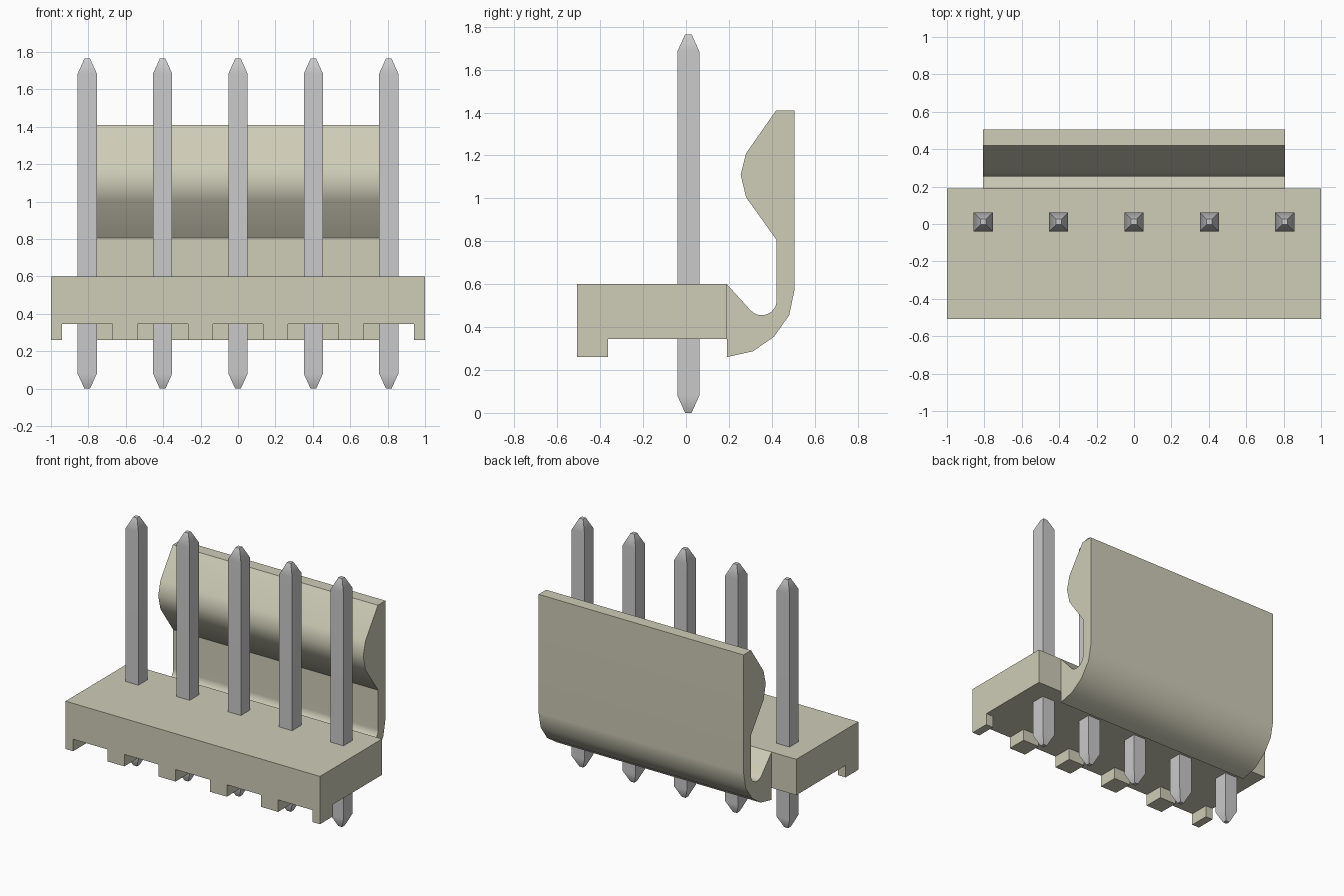
import bpy, bmesh, math

if "Cube" in bpy.data.objects:
    bpy.data.objects.remove(bpy.data.objects["Cube"], do_unlink=True)


def material(name, rgb, rough):
    m = bpy.data.materials.new(name)
    m.use_nodes = True
    m.diffuse_color = (*rgb, 1)
    bsdf = m.node_tree.nodes["Principled BSDF"]
    bsdf.inputs["Base Color"].default_value = (*rgb, 1)
    bsdf.inputs["Roughness"].default_value = rough
    return m


housing_mat = material("beige plastic", (0.62, 0.605, 0.475), 0.6)
pin_mat = material("grey metal", (0.59, 0.59, 0.595), 0.4)


def finish(name, bm, mat, smooth=False):
    bmesh.ops.recalc_face_normals(bm, faces=bm.faces)
    me = bpy.data.meshes.new(name)
    bm.to_mesh(me)
    bm.free()
    ob = bpy.data.objects.new(name, me)
    bpy.context.collection.objects.link(ob)
    me.materials.append(mat)
    if smooth:
        bpy.ops.object.select_all(action='DESELECT')
        ob.select_set(True)
        bpy.context.view_layer.objects.active = ob
        bpy.ops.object.shade_smooth_by_angle(angle=math.radians(30))
        # keep the large faces flat and blend only the narrow ones
        mod = ob.modifiers.new("flat large faces", 'WEIGHTED_NORMAL')
        mod.keep_sharp = True
    return ob


def prism(name, points, axis, lo, hi, mat, smooth=False):
    """Extrude a closed profile along axis x (points y,z) or y (points x,z)."""
    bm = bmesh.new()
    place = (lambda p, d: (d, p[0], p[1])) if axis == 'x' else (lambda p, d: (p[0], d, p[1]))
    face = bm.faces.new([bm.verts.new(place(p, lo)) for p in points])
    out = bmesh.ops.extrude_face_region(bm, geom=[face])
    verts = [v for v in out["geom"] if isinstance(v, bmesh.types.BMVert)]
    bmesh.ops.translate(bm, verts=verts, vec=place((0, 0), hi - lo))
    return finish(name, bm, mat, smooth)


PITCH = 0.403
PIN_XS = [PITCH * i for i in range(-2, 3)]
FRONT, FOOT_BACK, BACK = -0.508, -0.364, 0.19
FOOT_Z, FLOOR_Z, TOP_Z = 0.26, 0.345, 0.60

# Base: plain block behind, notched front strip with a foot between each pin
prism("base_block", [(-1, FLOOR_Z), (1, FLOOR_Z), (1, TOP_Z), (-1, TOP_Z)],
      'y', FOOT_BACK, BACK, housing_mat)
notched = [(-1, TOP_Z), (-1, FOOT_Z)]
for x in PIN_XS:
    a, b = x - 0.135, x + 0.135
    notched += [(a, FOOT_Z), (a, FLOOR_Z), (b, FLOOR_Z), (b, FOOT_Z)]
notched += [(1, FOOT_Z), (1, TOP_Z)]
prism("base_front_feet", notched, 'y', FRONT, FOOT_BACK, housing_mat)

# Locking clip: curved root, thin wall and a latch bump
root = [(0.353 + 0.07 * math.cos(t), 0.525 + 0.07 * math.sin(t))
        for t in (math.radians(221 + 139 * i / 8) for i in range(9))]
clip = [(BACK, TOP_Z)] + root + [
    (0.423, 0.805), (0.28, 1.005), (0.255, 1.11), (0.28, 1.21),
    (0.42, 1.41), (0.505, 1.41), (0.505, 0.57), (0.481, 0.455),
    (0.41, 0.355), (0.312, 0.287), (BACK, FOOT_Z)]
prism("locking_clip", clip, 'x', -2 * PITCH, 2 * PITCH, housing_mat, smooth=True)

# Square pins with tapered ends
PIN_Y = 0.011
for n, x in enumerate(PIN_XS, 1):
    bm = bmesh.new()
    rings = []
    for z, h in ((0, 0.015), (0.08, 0.051), (1.685, 0.051), (1.765, 0.015)):
        rings.append([bm.verts.new((x + sx * h, PIN_Y + sy * h, z))
                      for sx, sy in ((-1, -1), (1, -1), (1, 1), (-1, 1))])
    for r, s in zip(rings, rings[1:]):
        for i in range(4):
            j = (i + 1) % 4
            bm.faces.new((r[i], r[j], s[j], s[i]))
    bm.faces.new(rings[0])
    bm.faces.new(rings[-1])
    finish(f"pin_{n}", bm, pin_mat, smooth=True)
